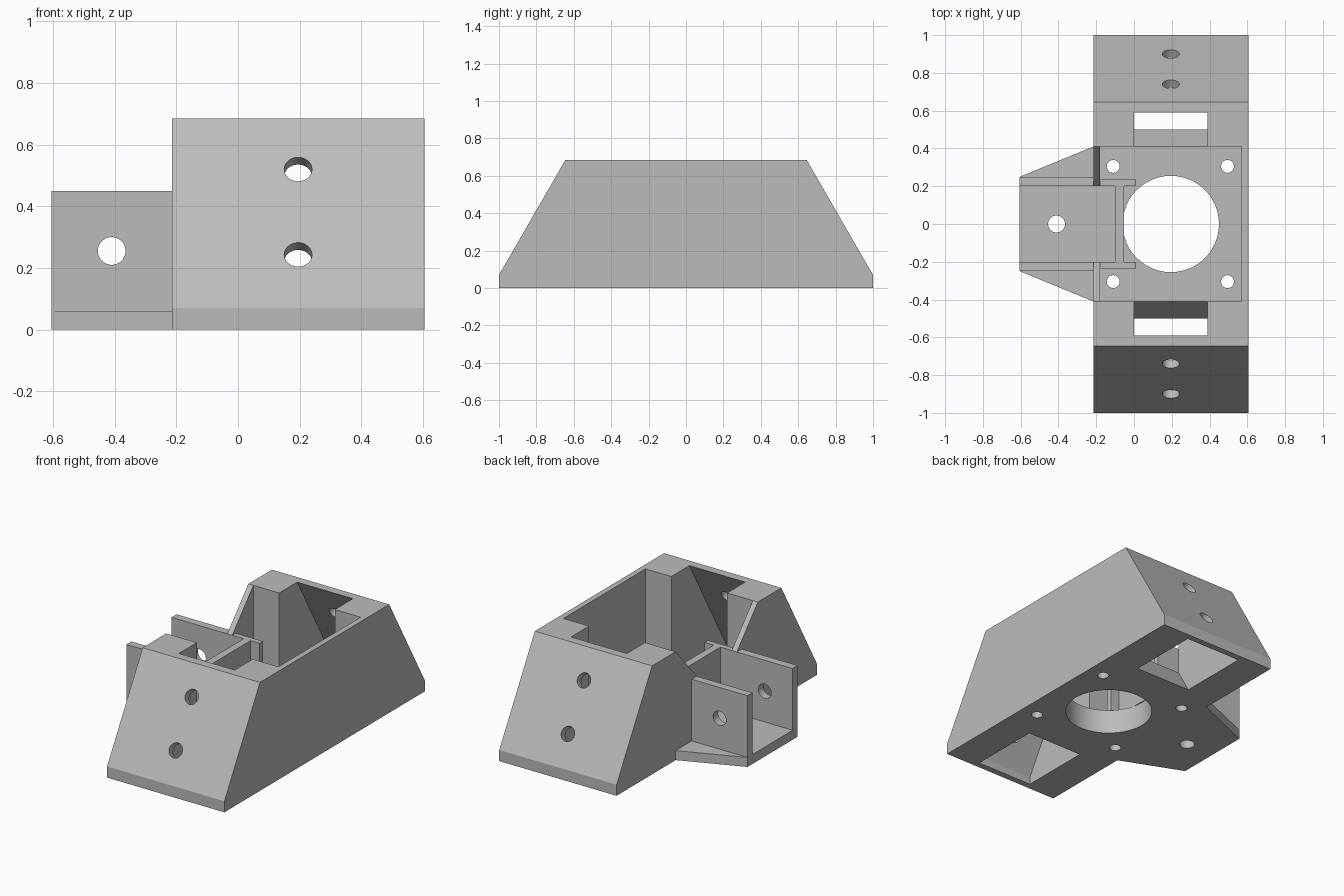
import bpy, bmesh, math
from mathutils import Vector

cube = bpy.data.objects.get("Cube")
if cube:
    bpy.data.objects.remove(cube, do_unlink=True)

grey = bpy.data.materials.new("plain grey")
grey.use_nodes = True
grey.diffuse_color = (0.5, 0.5, 0.5, 1)
grey.node_tree.nodes["Principled BSDF"].inputs["Base Color"].default_value = (0.5, 0.5, 0.5, 1)


def prism(name, outline, start, end, axis="x"):
    """Extrude an outline: (y, z) along x, or (x, y) along z."""
    bm = bmesh.new()
    place = (lambda p, t: (t, *p)) if axis == "x" else (lambda p, t: (*p, t))
    low, high = ([bm.verts.new(place(p, t)) for p in outline] for t in (start, end))
    bm.faces.new(low)
    bm.faces.new(high)
    for i in range(len(outline)):
        j = (i + 1) % len(outline)
        bm.faces.new((low[i], low[j], high[j], high[i]))
    bmesh.ops.recalc_face_normals(bm, faces=bm.faces)
    mesh = bpy.data.meshes.new(name)
    bm.to_mesh(mesh)
    bm.free()
    mesh.materials.append(grey)
    obj = bpy.data.objects.new(name, mesh)
    bpy.context.collection.objects.link(obj)
    return obj


def box(name, x, y, z):
    return prism(name, [(y[0], z[0]), (y[1], z[0]), (y[1], z[1]), (y[0], z[1])], *x)


def drill(center, radius, depth, direction):
    bpy.ops.mesh.primitive_cylinder_add(vertices=48, radius=radius, depth=depth, location=center)
    obj = bpy.context.object
    obj.rotation_euler = Vector(direction).to_track_quat("Z", "Y").to_euler()
    return obj


def cut(target, cutter):
    cutter.hide_render = True
    mod = target.modifiers.new("cut", "BOOLEAN")
    mod.operation, mod.solver, mod.object = "DIFFERENCE", "EXACT", cutter
    bpy.context.view_layer.update()
    bpy.context.view_layer.objects.active = target
    bpy.ops.object.modifier_apply(modifier=mod.name)
    bpy.data.objects.remove(cutter, do_unlink=True)


TOP, FLOOR, BASE, RIM = 0.685, 0.155, 0.06, 0.45
LEFT, RIGHT, INNER = -0.215, 0.605, -0.18
MID = 0.195

# Housing with sloped ends
housing = prism("housing", [(-1, 0), (1, 0), (1, 0.07), (0.645, TOP), (-0.645, TOP), (-1, 0.07)],
                LEFT, RIGHT)

# Central pocket, and the side opening with sloped shoulders
cut(housing, box("pocket", (INNER, 0.57), (-0.41, 0.41), (FLOOR, 0.8)))
shoulder = [(0.2, RIM), (0.41, TOP), (0.41, 0.8)]
cut(housing, prism("opening", shoulder + [(-y, z) for y, z in reversed(shoulder)], -0.3, INNER + 0.01))
cut(housing, box("channel", (-0.3, -0.1), (-0.2, 0.2), (BASE, 0.6)))

# Slanted recesses behind each end wall, with two screw holes square to the slope
recess = [(0.558, -0.1), (0.96, -0.1), (0.96, 0.044), (0.576, 0.71), (0.09, 0.71)]
for s in (-1, 1):
    cut(housing, prism("recess", [(s * y, z) for y, z in recess], 0, 0.39))
    for y, z in ((0.74, 0.52), (0.90, 0.243)):
        cut(housing, drill((MID, s * y, z), 0.045, 0.2, (0, s * 0.866, 0.5)))
    # Floor screw holes
    for x in (-0.11, 0.495):
        cut(housing, drill((x, s * 0.305, 0.05), 0.034, 0.4, (0, 0, 1)))

# Large floor bore
cut(housing, drill((MID, 0, 0.05), 0.255, 0.4, (0, 0, 1)))

# Flared bracket base
base = prism("bracket_base", [(-0.605, -0.25), (LEFT, -0.41), (LEFT, 0.41), (-0.605, 0.25)],
             0, BASE, axis="z")
cut(base, drill((-0.41, 0, 0), 0.045, 0.4, (0, 0, 1)))
parts = [housing, base]

# Bracket side plates with a cross hole, and their ribs inside the pocket
for s, side in ((-1, "front"), (1, "back")):
    plate = box(side + "_bracket_plate", (-0.605, LEFT), sorted((s * 0.2, s * 0.25)), (BASE, RIM))
    cut(plate, drill((-0.41, s * 0.225, 0.255), 0.045, 0.2, (0, 1, 0)))
    rib = box(side + "_inner_rib", (INNER, 0.01), sorted((s * 0.2, s * 0.235)), (FLOOR, RIM))
    parts += [plate, rib]

# Wall closing the channel
parts.append(box("channel_end_wall", (-0.1, -0.053), (-0.2, 0.2), (FLOOR, RIM)))

# Sharp edges with smooth bores
bpy.ops.object.select_all(action="DESELECT")
for obj in parts:
    obj.select_set(True)
bpy.context.view_layer.objects.active = housing
bpy.ops.object.shade_smooth_by_angle(angle=math.radians(25))
